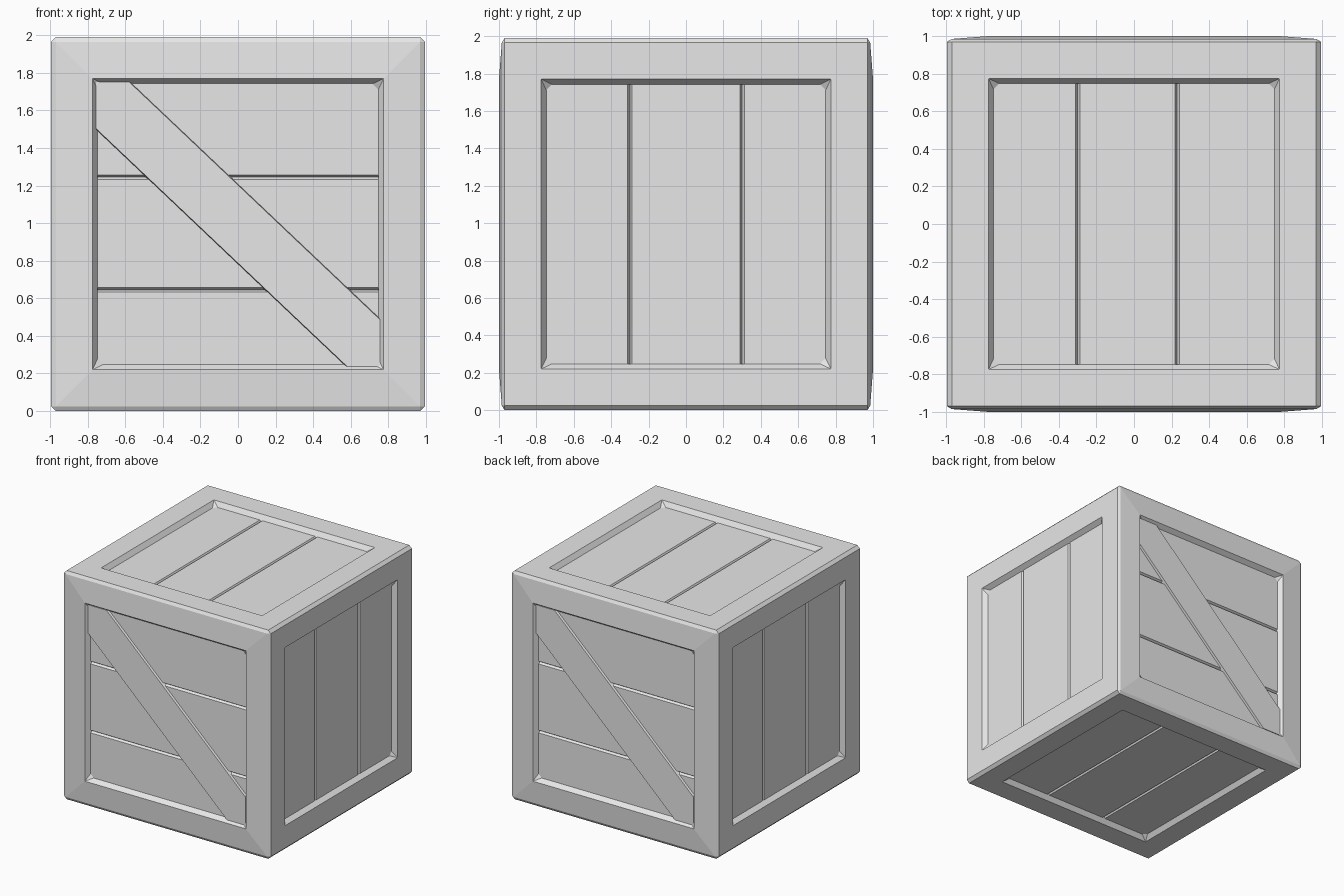
import bpy
import bmesh
from mathutils import Matrix, Vector

if "Cube" in bpy.data.objects:
    bpy.data.objects.remove(bpy.data.objects["Cube"], do_unlink=True)

HALF = 0.995      # half size across the flat sides
FLAT = 0.97       # half size of a side inside its chamfers
OPEN = 0.775      # half size of the frame opening
PANEL = 0.747     # half size of the sunken panel
CUT = 0.03        # clipped panel corners
DEPTH = 0.04      # how far the panels are sunken
CENTER = Vector((0, 0, HALF))

grey = bpy.data.materials.new("crate grey")
grey.use_nodes = True
COLOR = (0.8, 0.8, 0.8, 1)
grey.diffuse_color = COLOR
grey.node_tree.nodes["Principled BSDF"].inputs["Base Color"].default_value = COLOR


def side_matrix(u, v):
    """Place a side whose right is u and up is v; its normal is u x v."""
    u, v = Vector(u), Vector(v)
    return Matrix.Translation(CENTER) @ Matrix((u, v, u.cross(v))).transposed().to_4x4()


def finish(bm, name):
    mesh = bpy.data.meshes.new(name)
    bm.to_mesh(mesh)
    bm.free()
    mesh.materials.append(grey)
    obj = bpy.data.objects.new(name, mesh)
    bpy.context.collection.objects.link(obj)
    return obj


def square(r, w):
    return [(-r, -r, w), (r, -r, w), (r, r, w), (-r, r, w)]


def clipped_square(r, c, w):
    k = r - c
    return [(-r, -k, w), (-k, -r, w), (k, -r, w), (r, -k, w),
            (r, k, w), (k, r, w), (-k, r, w), (-r, k, w)]


def make_side(name, mat, rim, top, grooves, axis):
    """Frame, sloped opening and a grooved panel for one side."""
    bm = bmesh.new()
    new = lambda pts: [bm.verts.new(p) for p in pts]
    outer, inner = new(square(FLAT, rim)), new(square(OPEN, top))
    floor = new(clipped_square(PANEL, CUT, top - DEPTH))
    for i in range(4):
        j = (i + 1) % 4
        bm.faces.new((outer[i], outer[j], inner[j], inner[i]))
        a, b, c = floor[2 * i], floor[2 * i + 1], floor[(2 * i + 2) % 8]
        bm.faces.new((inner[i], inner[j], c, b))
        bm.faces.new((inner[i], b, a))
    panel = [bm.faces.new(floor)]
    # V grooves between the boards
    for g in grooves:
        for offset in (-0.012, 0, 0.012):
            co, no = Vector(), Vector()
            co[axis], no[axis] = g + offset, 1
            geom = panel + list({e for f in panel for e in f.edges})
            geom += list({v for f in panel for v in f.verts})
            bmesh.ops.bisect_plane(bm, geom=geom, plane_co=co, plane_no=no, dist=1e-5)
            panel = [f for f in bm.faces
                     if all(v.co.z < top - DEPTH + 1e-5 for v in f.verts)]
        for v in {v for f in panel for v in f.verts}:
            if abs(v.co[axis] - g) < 1e-4:
                v.co.z -= 0.02
    bm.transform(mat)
    return finish(bm, name)


def make_brace(name, mat):
    """Diagonal board with slightly sloped long edges."""
    r, s, t = 0.757, 0.58, 0.51
    bm = bmesh.new()
    rings = []
    for w, grow in ((0.935, 0.012), (0.98, 0)):
        pts = [(-r, t - grow), (s - grow, -r), (r, -r),
               (r, -t + grow), (-s + grow, r), (-r, r)]
        rings.append([bm.verts.new((x, y, w)) for x, y in pts])
    low, high = rings
    bm.faces.new(high)
    bm.faces.new(low[::-1])
    for i in range(6):
        j = (i + 1) % 6
        bm.faces.new((low[i], low[j], high[j], high[i]))
    bm.transform(mat)
    return finish(bm, name)


X, Y, Z = Vector((1, 0, 0)), Vector((0, 1, 0)), Vector((0, 0, 1))
BULGE = 0.985     # front and back rims sit a little lower than their openings
SIDES = {
    "front": (X, Z, BULGE, 1, (-0.35, 0.25), 1),
    "back": (-X, Z, BULGE, 1, (-0.35, 0.25), 1),
    "right": (-Y, Z, HALF, HALF, (-0.3, 0.3), 0),
    "left": (Y, Z, HALF, HALF, (-0.3, 0.3), 0),
    "top": (X, Y, HALF, HALF, (-0.3, 0.23), 0),
    "bottom": (X, -Y, HALF, HALF, (-0.3, 0.3), 0),
}

# Sides and their diagonal boards
corners = bmesh.new()
for side, (u, v, rim, top, grooves, axis) in SIDES.items():
    mat = side_matrix(u, v)
    make_side(side + "_side", mat, rim, top, grooves, axis)
    if side in ("front", "back"):
        make_brace(side + "_brace", mat)
    for p in square(FLAT, rim):
        corners.verts.new(mat @ Vector(p))

# Chamfered edges and corners: the hull without its six flat sides
bmesh.ops.convex_hull(corners, input=corners.verts[:])
corners.normal_update()
flats = [f for f in corners.faces if max(abs(c) for c in f.normal) > 0.95]
bmesh.ops.delete(corners, geom=flats, context="FACES")
finish(corners, "edge_chamfers")
